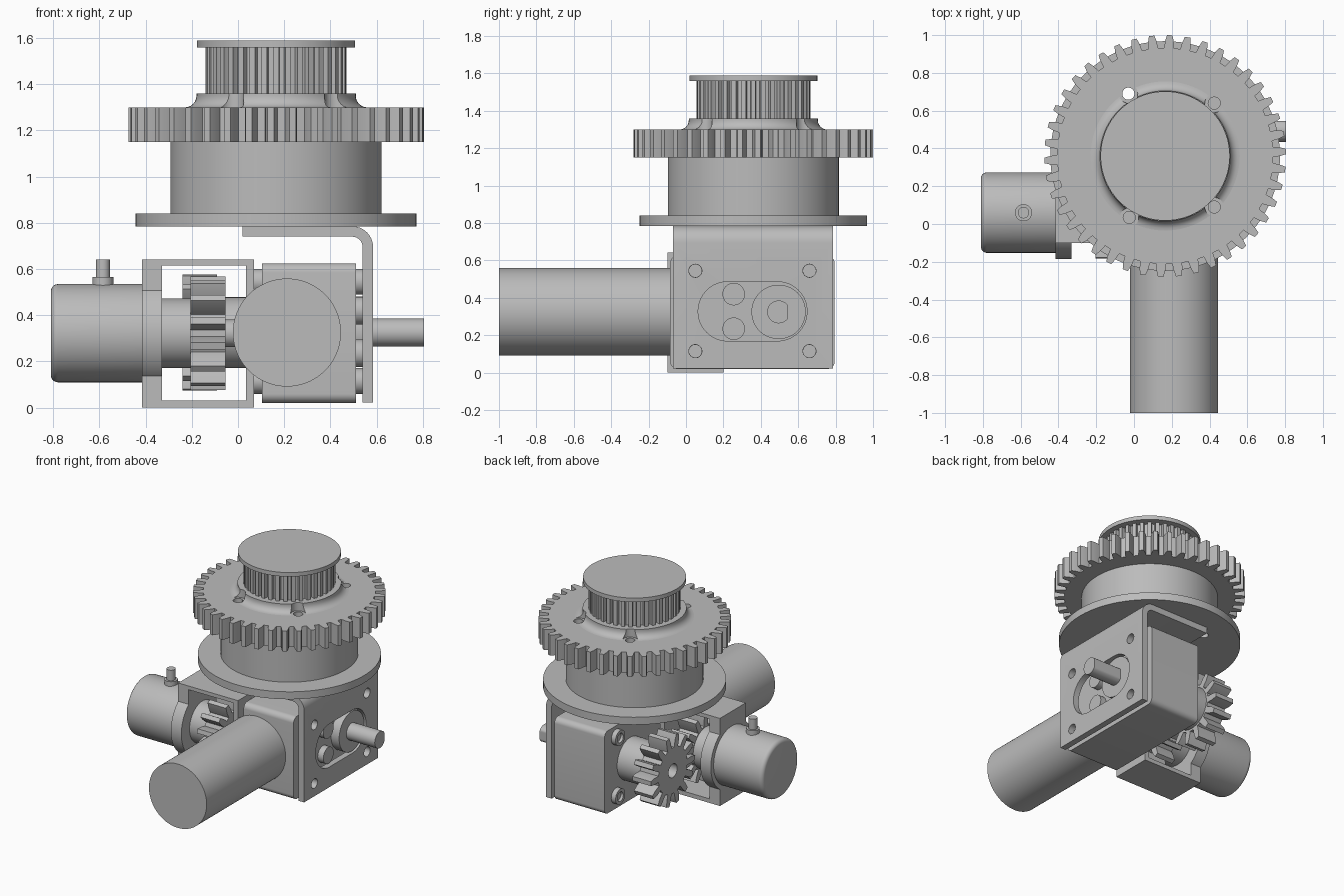
import bpy, bmesh
from math import sin, cos, pi, radians
from mathutils import Vector

cube = bpy.data.objects.get("Cube")
if cube:
    bpy.data.objects.remove(cube)

grey = bpy.data.materials.new("machined_grey")
grey.use_nodes = True
GREY = (0.5, 0.5, 0.5, 1)
grey.diffuse_color = GREY
grey.node_tree.nodes["Principled BSDF"].inputs["Base Color"].default_value = GREY

# Where a profile's (u, v) and the extrusion depth w go for each axis
MAP = {"x": lambda u, v, w: (w, u, v),
       "y": lambda u, v, w: (u, w, v),
       "z": lambda u, v, w: (u, v, w)}


def circle(u, v, r, n=64):
    return [(u + r * cos(2 * pi * i / n), v + r * sin(2 * pi * i / n)) for i in range(n)]


def rounded(u0, u1, v0, v1, r, n=8):
    """Rectangle with rounded corners."""
    pts = []
    for k, (u, v) in enumerate([(u1 - r, v1 - r), (u0 + r, v1 - r), (u0 + r, v0 + r), (u1 - r, v0 + r)]):
        for i in range(n + 1):
            a = pi / 2 * (k + i / n)
            pts.append((u + r * cos(a), v + r * sin(a)))
    return pts


def rect(u0, u1, v0, v1):
    return [(u0, v0), (u1, v0), (u1, v1), (u0, v1)]


def gear(u, v, root, tip, teeth, base=0.31, top=0.15, phase=0.0):
    """Toothed outline with tapering flanks."""
    mid, wide = root + 0.55 * (tip - root), base * 0.8
    pts = []
    for t in range(teeth):
        for f, r in [(-base, root), (-wide, mid), (-top, tip), (top, tip), (wide, mid), (base, root)]:
            a = 2 * pi * (t + f + phase) / teeth
            pts.append((u + r * cos(a), v + r * sin(a)))
    return pts


def finish(name, bm):
    bmesh.ops.recalc_face_normals(bm, faces=bm.faces)
    mesh = bpy.data.meshes.new(name)
    bm.to_mesh(mesh)
    bm.free()
    mesh.materials.append(grey)
    ob = bpy.data.objects.new(name, mesh)
    bpy.context.scene.collection.objects.link(ob)
    shade(ob)
    return ob


def shade(ob):
    ob.data.shade_smooth()
    ob.data.set_sharp_from_angle(angle=radians(30))


def prism(name, pts, axis, lo, hi):
    bm = bmesh.new()
    ends = [[bm.verts.new(MAP[axis](u, v, w)) for u, v in pts] for w in (lo, hi)]
    for ring in ends:
        bm.faces.new(ring)
    n = len(pts)
    for i in range(n):
        j = (i + 1) % n
        bm.faces.new((ends[0][i], ends[0][j], ends[1][j], ends[1][i]))
    return finish(name, bm)


def lathe(name, profile, axis, u, v, n=64):
    """Stack of rings (radius, depth), capped at both ends."""
    bm = bmesh.new()
    rings = [[bm.verts.new(MAP[axis](a, b, w)) for a, b in circle(u, v, r, n)] for r, w in profile]
    for low, high in zip(rings, rings[1:]):
        for i in range(n):
            j = (i + 1) % n
            bm.faces.new((low[i], low[j], high[j], high[i]))
    bm.faces.new(rings[0])
    bm.faces.new(rings[-1])
    return finish(name, bm)


def cut(ob, *cutters):
    """Subtract the cutters, bake the result and remove them."""
    for c in cutters:
        mod = ob.modifiers.new("cut", "BOOLEAN")
        mod.operation, mod.solver, mod.object = "DIFFERENCE", "EXACT", c
    bpy.context.view_layer.update()
    baked = bpy.data.meshes.new_from_object(ob.evaluated_get(bpy.context.evaluated_depsgraph_get()))
    ob.modifiers.clear()
    ob.data = baked
    for c in cutters:
        bpy.data.objects.remove(c)
    shade(ob)


def hole(pts, axis, lo, hi):
    ob = prism("cutter", pts, axis, lo, hi)
    ob.hide_render = True
    return ob


# Turntable stack: flange, drum, large gear, neck, belt pulley and cap
CX, CY = 0.165, 0.36
flange = prism("turntable_flange", circle(CX, CY, 0.608, 96), "z", 0.785, 0.84)
drum = prism("turntable_drum", circle(CX, CY, 0.457, 96), "z", 0.84, 1.15)
big_gear = prism("large_gear", gear(CX, CY, 0.572, 0.64, 42, phase=0.25), "z", 1.15, 1.30)
fillet = [(0.395 - 0.05 * sin(a), 1.35 - 0.05 * cos(a)) for a in [pi / 2 * i / 6 for i in range(7)]]
neck = lathe("pulley_neck", fillet + [(0.345, 1.36)], "z", CX, CY, 96)
prism("belt_pulley", gear(CX, CY, 0.277, 0.305, 36, 0.3, 0.24), "z", 1.36, 1.56)
prism("pulley_cap", circle(CX, CY, 0.342, 96), "z", 1.56, 1.59)

# Screw holes in the gear, with scallops in the neck; one hole goes right through
screws = [(-0.03, 0.69), (0.425, 0.64), (0.425, 0.09), (-0.025, 0.035)]
cut(neck, *[hole(circle(x, y, 0.05, 32), "z", 1.29, 1.37) for x, y in screws])
cut(big_gear, *[hole(circle(x, y, 0.032, 32), "z", 1.1 if i == 0 else 1.22, 1.4)
                for i, (x, y) in enumerate(screws)])
for part in (drum, flange):
    cut(part, hole(circle(*screws[0], 0.032, 32), "z", 0.7, 1.2))

# Bent mounting bracket
R, T, X1, Z1 = 0.09, 0.045, 0.585, 0.785
arc = [pi / 2 * i / 8 for i in range(9)]
outer = [(X1 - R + R * cos(a), Z1 - R + R * sin(a)) for a in arc]
inner = [(X1 - R + (R - T) * cos(a), Z1 - R + (R - T) * sin(a)) for a in reversed(arc)]
angle_bracket = prism("angle_bracket", [(X1, 0.022)] + outer + [(0.02, Z1), (0.02, Z1 - T)]
                      + inner + [(X1 - T, 0.022)], "y", -0.07, 0.785)
bolts = [(y, z) for y in (0.05, 0.66) for z in (0.115, 0.545)]
SY, SZ = 0.495, 0.325
cut(angle_bracket, hole(rounded(0.065, 0.647, 0.17, 0.486, 0.157, 16), "x", 0.5, 0.7),
    *[hole(circle(y, z, 0.035, 32), "x", 0.5, 0.7) for y, z in bolts])

# Gearbox with bolt bosses on both sides
prism("gearbox", rounded(-0.085, 0.795, 0.02, 0.625, 0.04), "x", 0.105, 0.51)
for i, (y, z) in enumerate(bolts):
    for side, lo, hi, open_lo, open_hi in (("left", 0.51, 0.54, 0.515, 0.6), ("right", 0.07, 0.105, 0.0, 0.09)):
        boss = prism(f"{side}_bolt_boss_{i + 1}", circle(y, z, 0.056, 32), "x", lo, hi)
        cut(boss, hole(circle(y, z, 0.034, 32), "x", open_lo, open_hi))
prism("output_boss", circle(SY, SZ, 0.145), "x", 0.51, 0.575)
for i, z in enumerate((0.235, 0.42)):
    prism(f"slot_screw_{i + 1}", circle(0.255, z, 0.06, 32), "x", 0.51, 0.555)
prism("output_shaft", [(min(y, 0.545), z) for y, z in circle(SY, SZ, 0.061, 48)], "x", 0.51, 0.805)

# Drive motor
prism("motor", circle(0.212, 0.325, 0.234, 96), "y", -1.0, -0.085)

# Rear pinion on the gearbox shaft
rear_pinion = prism("rear_pinion", gear(SY, SZ, 0.168, 0.255, 14, 0.3, 0.14), "x", -0.24, -0.09)
cut(rear_pinion, hole(circle(SY, SZ, 0.05, 32), "x", -0.3, -0.12))
prism("rear_pinion_hub", circle(SY, SZ, 0.153), "x", -0.09, 0.105)

# Sensor with its meshing pinion
EY, EZ = 0.06, 0.322
ER, B = 0.2125, 0.03
edge = [(ER - B + B * sin(a), -0.81 + B - B * cos(a)) for a in [pi / 2 * i / 6 for i in range(7)]]
lathe("sensor_body", edge + [(ER, -0.415)], "x", EY, EZ, 96)
prism("sensor_collar", circle(EY, EZ, 0.245, 96), "x", -0.415, -0.33)
prism("sensor_hub", circle(EY, EZ, 0.15), "x", -0.33, -0.205)
prism("front_pinion", gear(EY, EZ, 0.16, 0.247, 14, 0.3, 0.14, 0.5), "x", -0.205, -0.055)
prism("front_pinion_shaft", circle(EY, EZ, 0.06, 32), "x", -0.055, 0.035)
prism("connector_base", circle(-0.585, EY, 0.045, 32), "z", 0.515, 0.565)
prism("connector_pin", circle(-0.585, EY, 0.03, 32), "z", 0.565, 0.642)

# Frame around the front pinion
frame = prism("sensor_frame", rect(-0.415, 0.07, 0.0, 0.642), "y", -0.1, 0.2)
cut(frame, hole(rect(-0.33, 0.035, 0.03, 0.615), "y", -0.3, 0.4))
